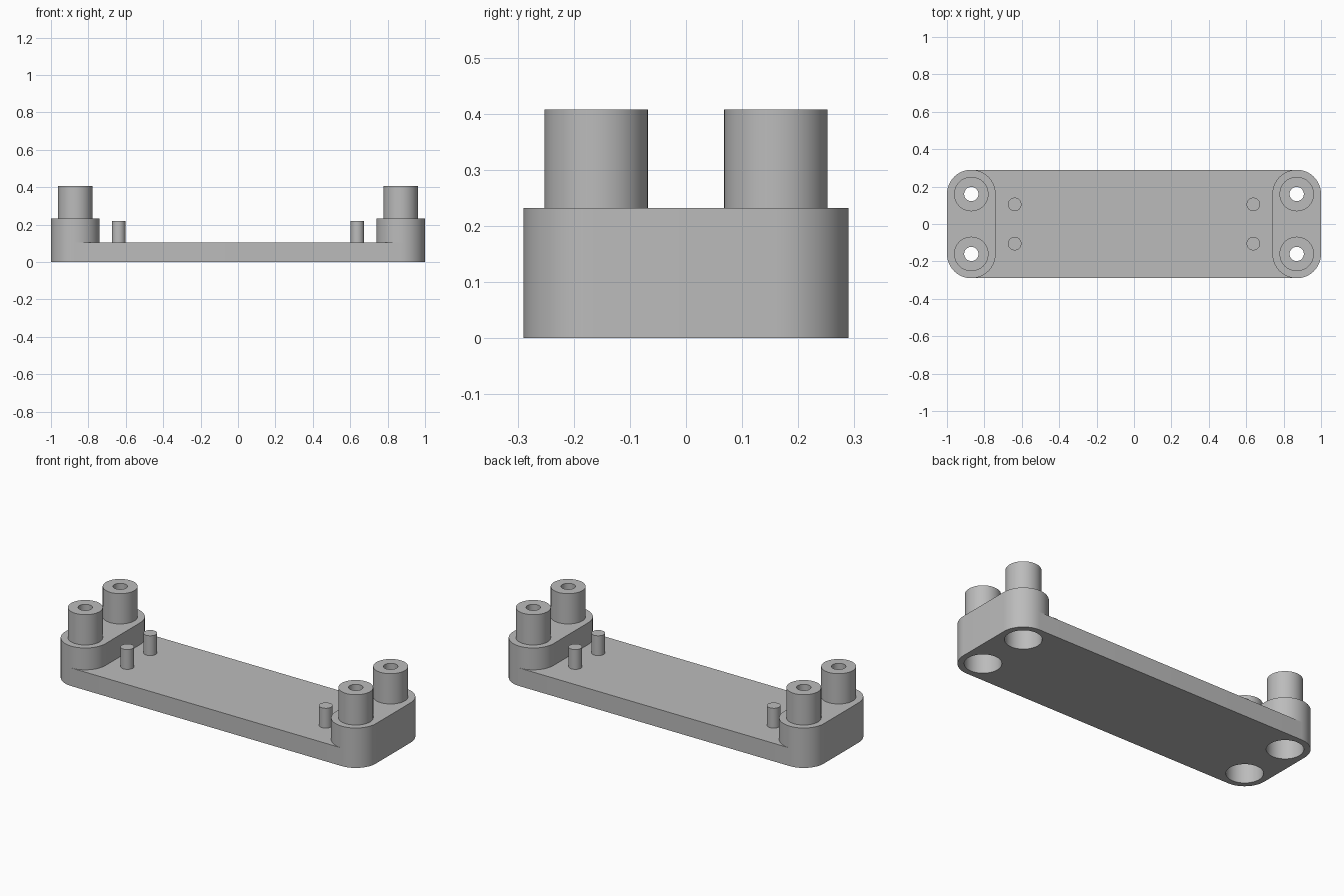
import bpy, bmesh, math

if "Cube" in bpy.data.objects:
    bpy.data.objects.remove(bpy.data.objects["Cube"], do_unlink=True)

grey = bpy.data.materials.new("plain_grey")
grey.use_nodes = True
colour = (0.5, 0.5, 0.5, 1)
grey.diffuse_color = colour
grey.node_tree.nodes["Principled BSDF"].inputs["Base Color"].default_value = colour

HALF_X, HALF_Y, CORNER = 1.0, 0.29, 0.13
PLATE_TOP, BLOCK_TOP, POST_TOP, PIN_TOP = 0.105, 0.232, 0.408, 0.22
POST_X, POST_Y, POST_R, HOLE_R = 0.87, 0.16, 0.092, 0.038
BORE_R, BORE_TOP = 0.096, 0.18
PIN_X, PIN_Y, PIN_R = 0.638, 0.105, 0.036


def make_object(name, bm):
    bmesh.ops.recalc_face_normals(bm, faces=bm.faces)
    mesh = bpy.data.meshes.new(name)
    bm.to_mesh(mesh)
    bm.free()
    mesh.materials.append(grey)
    obj = bpy.data.objects.new(name, mesh)
    bpy.context.collection.objects.link(obj)
    return obj


def rounded_slab(name, cx, half_x, z0, z1, steps=16):
    """Rounded rectangle extruded upward."""
    bm = bmesh.new()
    verts = []
    for quarter, (sx, sy) in enumerate([(1, 1), (-1, 1), (-1, -1), (1, -1)]):
        for i in range(steps + 1):
            a = (quarter + i / steps) * math.pi / 2
            verts.append(bm.verts.new((
                cx + sx * (half_x - CORNER) + CORNER * math.cos(a),
                sy * (HALF_Y - CORNER) + CORNER * math.sin(a), z0)))
    face = bm.faces.new(verts)
    top = bmesh.ops.extrude_face_region(bm, geom=[face], use_keep_orig=True)["geom"]
    bmesh.ops.translate(bm, vec=(0, 0, z1 - z0),
                        verts=[g for g in top if isinstance(g, bmesh.types.BMVert)])
    bmesh.ops.remove_doubles(bm, verts=bm.verts, dist=1e-5)
    return make_object(name, bm)


def revolved(name, x, y, profile, closed, steps=64):
    """Spin a radius/height profile about a vertical axis."""
    bm = bmesh.new()
    verts = [bm.verts.new((x + r, y, z)) for r, z in profile]
    edges = [bm.edges.new(pair) for pair in zip(verts, verts[1:])]
    if closed:
        edges.append(bm.edges.new((verts[-1], verts[0])))
    bmesh.ops.spin(bm, geom=verts + edges, cent=(x, y, 0), axis=(0, 0, 1),
                   angle=math.tau, steps=steps, use_merge=True)
    bmesh.ops.remove_doubles(bm, verts=bm.verts, dist=1e-5)
    return make_object(name, bm)


def finish(obj, cutters=()):
    """Cut the screw holes and shade round walls smoothly."""
    bpy.ops.object.select_all(action="DESELECT")
    bpy.context.view_layer.objects.active = obj
    obj.select_set(True)
    for cutter in cutters:
        mod = obj.modifiers.new("screw_hole", "BOOLEAN")
        mod.operation, mod.solver, mod.object = "DIFFERENCE", "EXACT", cutter
        bpy.ops.object.modifier_apply(modifier=mod.name)
    bpy.ops.object.shade_smooth_by_angle(angle=math.radians(30))


# Base plate and raised end blocks
plate = rounded_slab("base_plate", 0, HALF_X, 0, PLATE_TOP)
cutters = []
for sx, side in ((1, "left"), (-1, "right")):
    block = rounded_slab(side + "_end_block", sx * POST_X, CORNER, PLATE_TOP, BLOCK_TOP)
    side_cutters = []
    for sy, end in ((-1, "front"), (1, "back")):
        label = f"{end}_{side}"
        # Hollow post
        finish(revolved(label + "_post", sx * POST_X, sy * POST_Y,
                        [(HOLE_R, BLOCK_TOP), (POST_R, BLOCK_TOP),
                         (POST_R, POST_TOP), (HOLE_R, POST_TOP)], True))
        # Small locating pin
        finish(revolved(label + "_pin", sx * PIN_X, sy * PIN_Y,
                        [(0, PLATE_TOP), (PIN_R, PLATE_TOP),
                         (PIN_R, PIN_TOP), (0, PIN_TOP)], False, 32))
        # Stepped screw hole cutter
        cutter = revolved(label + "_hole_cutter", sx * POST_X, sy * POST_Y,
                          [(0, -0.1), (BORE_R, -0.1), (BORE_R, BORE_TOP),
                           (HOLE_R, BORE_TOP), (HOLE_R, 0.5), (0, 0.5)], False)
        cutter.hide_render = True
        side_cutters.append(cutter)
    finish(block, side_cutters)
    cutters += side_cutters
finish(plate, cutters)
for cutter in cutters:
    bpy.data.objects.remove(cutter, do_unlink=True)
